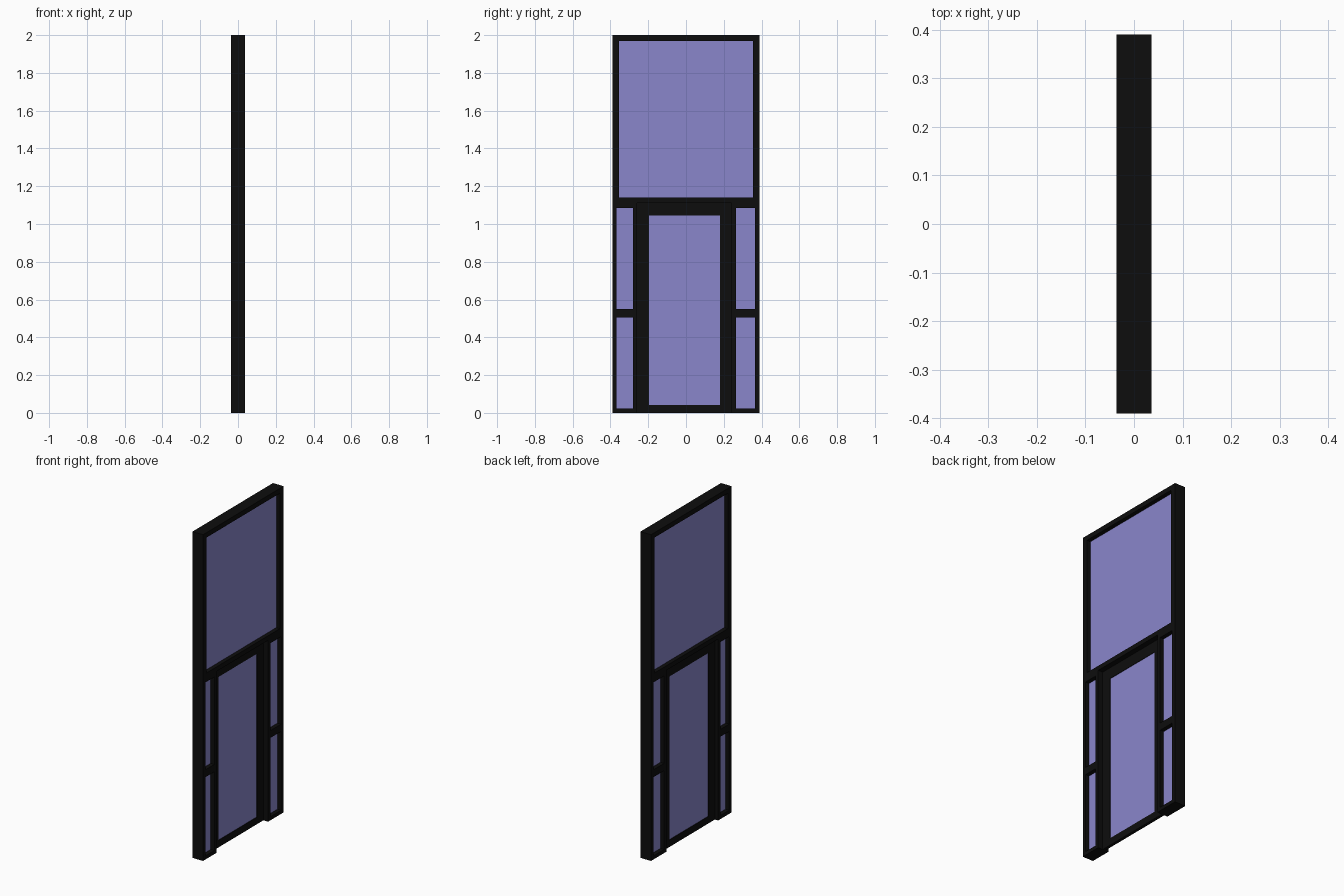
import bpy

cube = bpy.data.objects.get("Cube")
if cube:
    bpy.data.objects.remove(cube, do_unlink=True)


def make_material(name, rgb, roughness):
    mat = bpy.data.materials.new(name)
    mat.use_nodes = True
    mat.diffuse_color = (*rgb, 1)
    shader = mat.node_tree.nodes["Principled BSDF"]
    shader.inputs["Base Color"].default_value = (*rgb, 1)
    shader.inputs["Roughness"].default_value = roughness
    return mat


BLACK = make_material("black frame", (0.004, 0.004, 0.004), 0.5)
GLASS = make_material("lilac glass", (0.255, 0.24, 0.6), 0.5)


def box(name, x, y, z, mat):
    """Box from (low, high) ranges on each axis."""
    bpy.ops.mesh.primitive_cube_add(size=1)
    ob = bpy.context.object
    ob.name = name
    ob.location = [(a + b) / 2 for a, b in (x, y, z)]
    ob.scale = [b - a for a, b in (x, y, z)]
    bpy.ops.object.transform_apply(location=True, rotation=False, scale=True)
    ob.data.materials.append(mat)
    return ob


def framed_panel(name, x, outer_y, outer_z, inner_y, inner_z, glass_x, bar=None):
    """Two stiles, two rails, an optional middle bar, and the glass between."""
    (y0, y1), (z0, z1) = outer_y, outer_z
    (a0, a1), (b0, b1) = inner_y, inner_z
    box(name + "_front_stile", x, (y0, a0), outer_z, BLACK)
    box(name + "_back_stile", x, (a1, y1), outer_z, BLACK)
    box(name + "_bottom_rail", x, (a0, a1), (z0, b0), BLACK)
    box(name + "_top_rail", x, (a0, a1), (b1, z1), BLACK)
    panes = [inner_z]
    if bar:
        box(name + "_middle_bar", x, inner_y, bar, BLACK)
        panes = [(b0, bar[0]), (bar[1], b1)]
    for i, pane in enumerate(panes):
        box(f"{name}_glass_{i + 1}", glass_x, inner_y, pane, GLASS)


DEPTH = (-0.036, 0.036)
PANE = (-0.011, 0.011)
SPLIT = 1.112          # height where the upper window meets the door level

# Large upper window
framed_panel("upper_window", DEPTH, (-0.39, 0.39), (SPLIT, 2),
             (-0.355, 0.355), (1.14, 1.97), PANE)

# Side lights on both sides of the door
framed_panel("front_sidelight", DEPTH, (-0.39, -0.26), (0, SPLIT),
             (-0.367, -0.281), (0.022, 1.086), PANE, bar=(0.505, 0.55))
framed_panel("back_sidelight", DEPTH, (0.24, 0.39), (0, SPLIT),
             (0.264, 0.366), (0.022, 1.086), PANE, bar=(0.505, 0.55))

# Thin door leaf set back between the side lights
framed_panel("door", (-0.014, 0.004), (-0.26, 0.24), (0, SPLIT),
             (-0.197, 0.18), (0.043, 1.045), (-0.011, 0.001))
